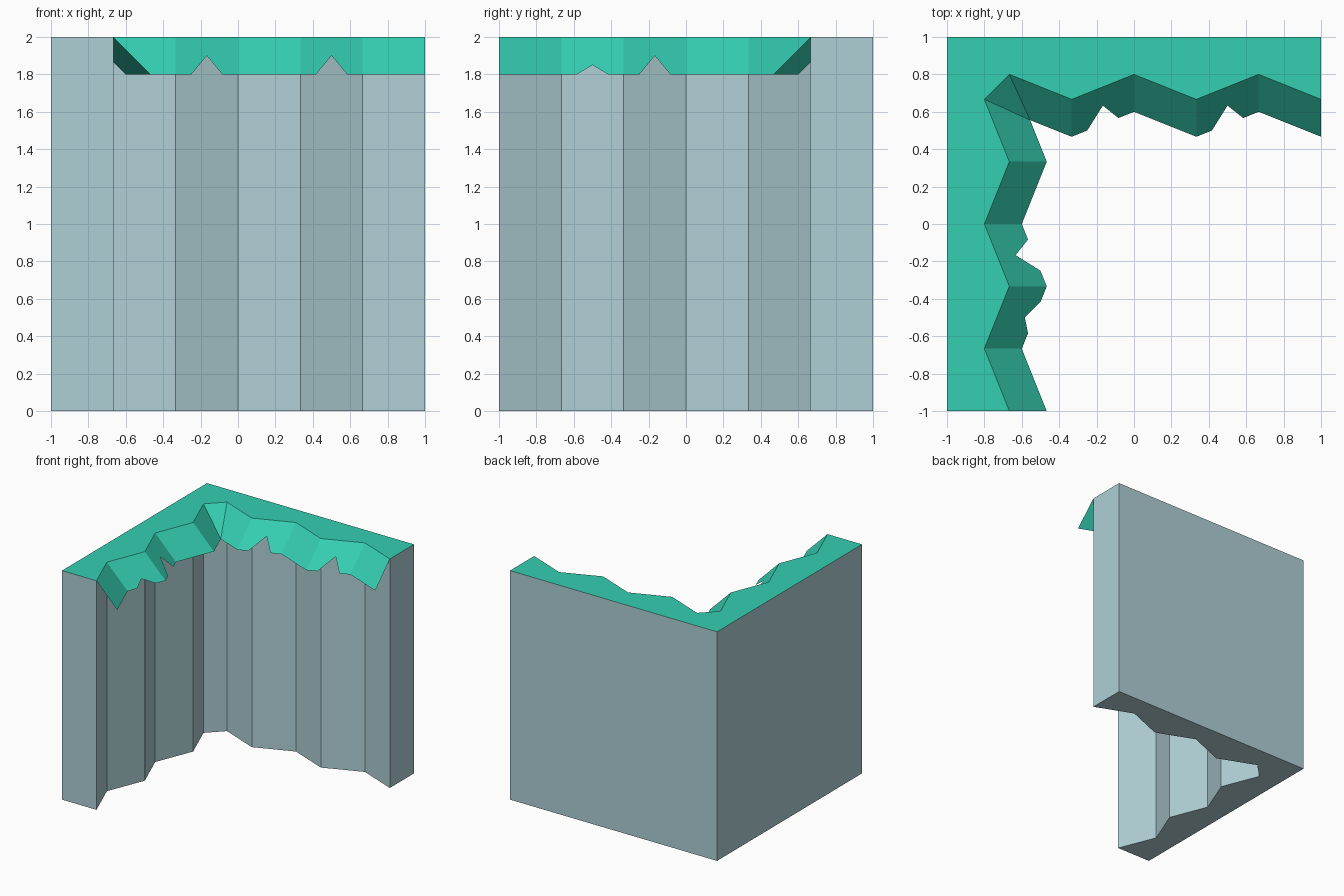
import bpy, bmesh

if "Cube" in bpy.data.objects:
    bpy.data.objects.remove(bpy.data.objects["Cube"])

A, B, C = 1 / 3, 2 / 3, 0.8
TOP, DROP = 2.0, 0.2


def material(name, color):
    mat = bpy.data.materials.new(name)
    mat.diffuse_color = color
    mat.use_nodes = True
    mat.node_tree.nodes["Principled BSDF"].inputs["Base Color"].default_value = mat.diffuse_color
    return mat


def add_object(name, bm, mat):
    mesh = bpy.data.meshes.new(name)
    bm.to_mesh(mesh)
    bm.free()
    mesh.materials.append(mat)
    obj = bpy.data.objects.new(name, mesh)
    bpy.context.collection.objects.link(obj)


def face_up(bm, points):
    face = bm.faces.new([bm.verts.new(p) for p in points])
    face.normal_update()
    if face.normal.z < 0:
        face.normal_flip()


rock = material("rock", (0.43, 0.63, 0.67, 1))
grass = material("grass", (0.035, 0.62, 0.44, 1))

# Zigzag cliff edge: back arm, then the left arm as its mirror across the diagonal
back = [(1, B), (B, C), (A, B), (0, C), (-A, B), (-B, C)]
left = [(-y, -x) for x, y in back]
outline = back + left[::-1] + [(-1, -1), (-1, 1), (1, 1)]

# Rock body: extruded outline, left open where the grass covers it
bm = bmesh.new()
base = bm.faces.new([bm.verts.new((x, y, 0)) for x, y in outline])
ext = bmesh.ops.extrude_face_region(bm, geom=[base], use_keep_orig=True)["geom"]
bmesh.ops.translate(bm, vec=(0, 0, TOP),
                    verts=[v for v in ext if isinstance(v, bmesh.types.BMVert)])
bmesh.ops.recalc_face_normals(bm, faces=bm.faces)
lid = [f for f in bm.faces if f.calc_center_median().z > TOP - 0.01]
bmesh.ops.delete(bm, geom=lid, context='FACES_ONLY')
add_object("cliff_wall", bm, rock)

# Grass top with a thin overhanging lip
bm = bmesh.new()
face_up(bm, [(x, y, TOP) for x, y in outline])
corner = (-5 / 9, 5 / 9, TOP - DROP)


def lip(edge, direction, notches):
    dx, dy = direction
    for i, (p, q) in enumerate(zip(edge, edge[1:])):
        def hang(t, d):
            return (p[0] + (q[0] - p[0]) * t + dx * d,
                    p[1] + (q[1] - p[1]) * t + dy * d, TOP - d)
        lower = [hang(0, DROP)]
        if i in notches:
            lower += [hang(0.25, DROP), hang(0.5, DROP - notches[i]), hang(0.75, DROP)]
        lower.append(corner if i == len(edge) - 2 else hang(1, DROP))
        face_up(bm, [(*p, TOP)] + lower + [(*q, TOP)])


lip(back, (0, -1), {1: 0.1, 3: 0.1})
lip(left, (1, 0), {1: 0.05, 2: 0.1})
face_up(bm, [(-B, C, TOP), (-C, B, TOP), corner])
bmesh.ops.remove_doubles(bm, verts=bm.verts, dist=0.0001)
add_object("grass_top", bm, grass)
